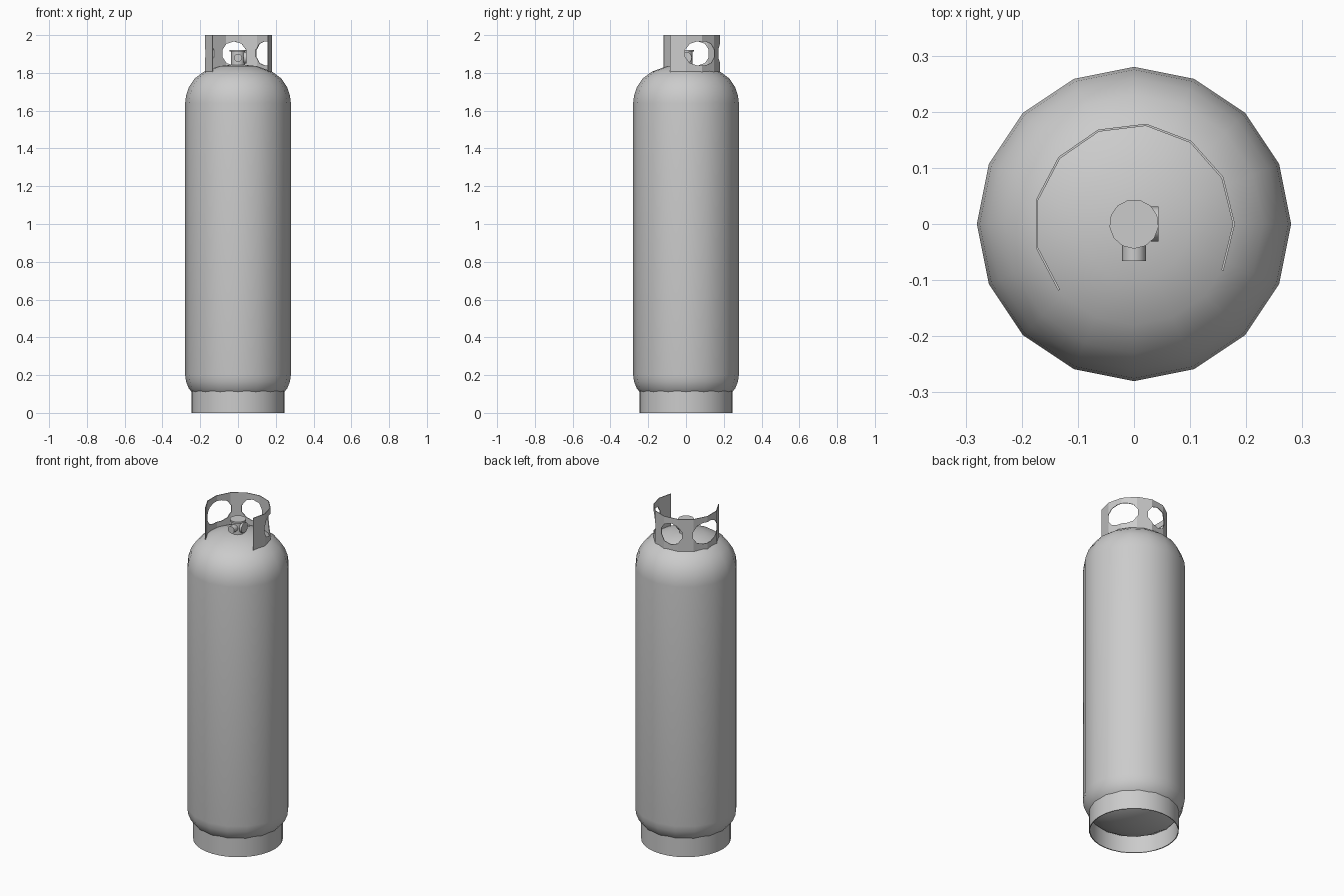
import bpy, bmesh
from math import sin, cos, pi, radians
from mathutils import Matrix, Vector

if "Cube" in bpy.data.objects:
    bpy.data.objects.remove(bpy.data.objects["Cube"])


def add_object(name, bm, smooth=None):
    bmesh.ops.recalc_face_normals(bm, faces=bm.faces)
    mesh = bpy.data.meshes.new(name)
    bm.to_mesh(mesh)
    bm.free()
    ob = bpy.data.objects.new(name, mesh)
    bpy.context.collection.objects.link(ob)
    if smooth:
        bpy.ops.object.select_all(action='DESELECT')
        ob.select_set(True)
        bpy.context.view_layer.objects.active = ob
        bpy.ops.object.shade_smooth_by_angle(angle=radians(smooth))
    return ob


def lathe(name, profile, sides, closed=False, smooth=35):
    bm = bmesh.new()
    verts = [bm.verts.new((r, 0, z)) for r, z in profile]
    pairs = list(zip(verts, verts[1:])) + ([(verts[-1], verts[0])] if closed else [])
    edges = [bm.edges.new(p) for p in pairs]
    bmesh.ops.spin(bm, geom=verts + edges, cent=(0, 0, 0), axis=(0, 0, 1),
                   angle=2 * pi, steps=sides, use_merge=True)
    bmesh.ops.remove_doubles(bm, verts=bm.verts, dist=1e-5)
    return add_object(name, bm, smooth)


def cylinder(name, radius, start, end, sides):
    a, b = Vector(start), Vector(end)
    rot = (b - a).to_track_quat('Z', 'Y').to_matrix().to_4x4()
    bm = bmesh.new()
    bmesh.ops.create_cone(bm, cap_ends=True, segments=sides, radius1=radius,
                          radius2=radius, depth=(b - a).length,
                          matrix=Matrix.Translation((a + b) / 2) @ rot)
    return add_object(name, bm, 35)


# Tank with domed ends
lathe("tank_body", [(0, 0.035), (0.10, 0.043), (0.18, 0.066), (0.23, 0.095),
                    (0.26, 0.128), (0.275, 0.165), (0.28, 0.20), (0.28, 1.64),
                    (0.275, 1.68), (0.26, 1.724), (0.23, 1.77), (0.18, 1.807),
                    (0.10, 1.836), (0, 1.846)], 16)

# Foot ring, open underneath
lathe("foot_ring", [(0.245, 0), (0.245, 0.125), (0.24, 0.125), (0.24, 0)], 32, closed=True)

# Handle collar: nine panels of a thirteen-sided ring
STEP = 2 * pi / 13
bm = bmesh.new()
rings = []
for k in range(-1, 9):
    c, s = cos(k * STEP), sin(k * STEP)
    rings.append([bm.verts.new((r * c, r * s, z))
                  for r, z in ((0.18, 1.80), (0.18, 2.0), (0.176, 2.0), (0.176, 1.80))])
for a, b in zip(rings, rings[1:]):
    for i in range(4):
        j = (i + 1) % 4
        bm.faces.new((a[i], b[i], b[j], a[j]))
bm.faces.new(rings[0])
bm.faces.new(rings[-1])
collar = add_object("handle_collar", bm)

# Rounded windows cut through the collar
for n, (centre, half) in enumerate(((27.7, 0.09), (97, 0.066), (166.3, 0.09))):
    bm = bmesh.new()
    R, outline = 0.063, []
    for i in range(12):
        side = 1 if i < 6 else -1
        a = -pi / 2 + (i % 6) * pi / 5
        outline.append((side * (half - R + R * cos(a)), side * R * sin(a)))
    rot = Matrix.Rotation(radians(centre), 4, 'Z')
    face = bm.faces.new([bm.verts.new(rot @ Vector((0.06, y, 1.903 + z))) for y, z in outline])
    ext = bmesh.ops.extrude_face_region(bm, geom=[face])
    bmesh.ops.translate(bm, verts=[v for v in ext["geom"] if isinstance(v, bmesh.types.BMVert)],
                        vec=rot @ Vector((0.2, 0, 0)))
    cutter = add_object(f"window_cutter_{n}", bm)
    cutter.hide_render = True
    cutter.hide_set(True)
    cut = collar.modifiers.new("window", 'BOOLEAN')
    cut.object, cut.operation, cut.solver = cutter, 'DIFFERENCE', 'EXACT'

# Valve with cap, front outlet and side gauge
cylinder("valve_body", 0.036, (0, 0, 1.83), (0, 0, 1.913), 13)
cylinder("valve_cap", 0.044, (0, 0, 1.912), (0, 0, 1.922), 13)
cylinder("valve_outlet", 0.021, (0, 0, 1.88), (0, -0.066, 1.88), 12)
cylinder("valve_gauge", 0.031, (0.03, 0, 1.88), (0.044, 0, 1.88), 12)
